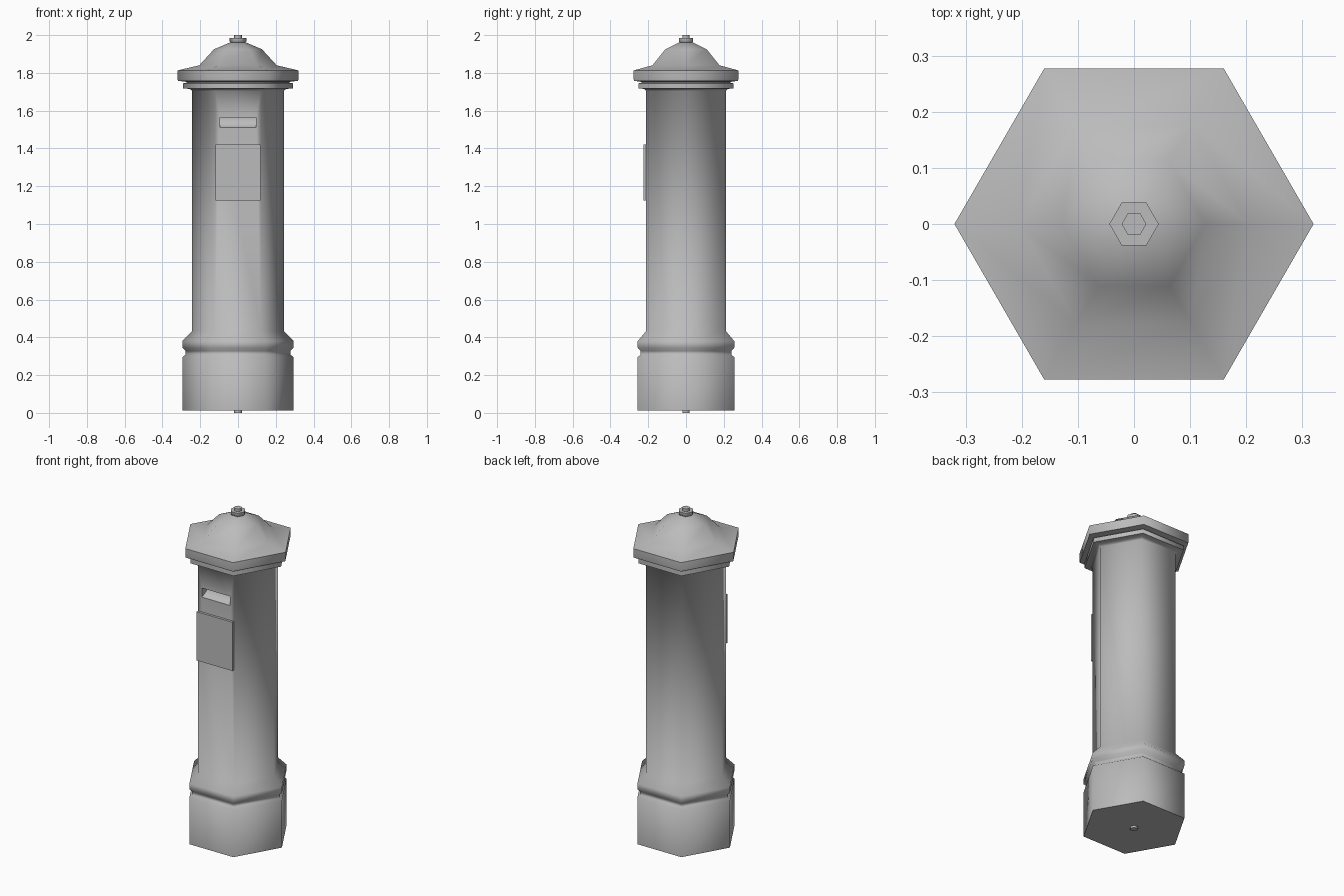
import bpy, bmesh, math

cube = bpy.data.objects.get("Cube")
if cube:
    bpy.data.objects.remove(cube)

grey = bpy.data.materials.new("plain grey")
grey.use_nodes = True
colour = (0.5, 0.5, 0.5, 1)
grey.diffuse_color = colour
grey.node_tree.nodes["Principled BSDF"].inputs["Base Color"].default_value = colour


def finish(name, bm, material=True):
    bmesh.ops.recalc_face_normals(bm, faces=bm.faces)
    mesh = bpy.data.meshes.new(name)
    bm.to_mesh(mesh)
    bm.free()
    obj = bpy.data.objects.new(name, mesh)
    bpy.context.collection.objects.link(obj)
    mesh.materials.append(grey)
    return obj


def select_only(obj):
    bpy.ops.object.select_all(action='DESELECT')
    obj.select_set(True)
    bpy.context.view_layer.objects.active = obj


def smooth(obj, angle=65):
    select_only(obj)
    bpy.ops.object.shade_smooth_by_angle(angle=math.radians(angle))


def hex_stack(name, profile):
    """Closed six-sided solid through (corner radius, height) pairs."""
    bm = bmesh.new()
    rings = [[bm.verts.new((r * math.cos(i * math.pi / 3), r * math.sin(i * math.pi / 3), z))
              for i in range(6)] for r, z in profile]
    for low, high in zip(rings, rings[1:]):
        for i in range(6):
            j = (i + 1) % 6
            bm.faces.new((low[i], low[j], high[j], high[i]))
    bm.faces.new(rings[0][::-1])
    bm.faces.new(rings[-1])
    return finish(name, bm)


def prism_x(name, half_width, section):
    """Extrude a (y, z) section across x."""
    bm = bmesh.new()
    face = bm.faces.new([bm.verts.new((-half_width, y, z)) for y, z in section])
    moved = bmesh.ops.extrude_face_region(bm, geom=[face])["geom"]
    bmesh.ops.translate(bm, vec=(2 * half_width, 0, 0),
                        verts=[v for v in moved if isinstance(v, bmesh.types.BMVert)])
    return finish(name, bm)


# Body: plinth, groove, shoulder, shaft and collar
body = hex_stack("body", [
    (0.295, 0.012), (0.295, 0.295), (0.278, 0.308), (0.278, 0.328), (0.295, 0.345),
    (0.295, 0.38), (0.243, 0.434), (0.243, 1.705), (0.255, 1.715), (0.29, 1.718),
    (0.29, 1.745), (0.272, 1.747), (0.272, 1.758)])

# Letter slot: cut with a sloping sill
cutter = prism_x("slot_cutter", 0.095, [
    (-0.26, 1.49), (-0.21, 1.51), (-0.165, 1.532), (-0.165, 1.565), (-0.26, 1.565)])
cutter.hide_render = True
cut = body.modifiers.new("slot", 'BOOLEAN')
cut.operation = 'DIFFERENCE'
cut.solver = 'EXACT'
cut.object = cutter
select_only(body)
bpy.ops.object.modifier_apply(modifier=cut.name)
bpy.data.objects.remove(cutter)
smooth(body)

# Roof
roof = hex_stack("roof", [
    (0.27, 1.752), (0.318, 1.758), (0.32, 1.768), (0.32, 1.813), (0.205, 1.84),
    (0.127, 1.925), (0.045, 1.96)])
smooth(roof)

# Nut, and the bolt running through the whole pillar
nut = hex_stack("roof_nut", [(0.035, 1.958), (0.044, 1.966), (0.044, 1.984)])
bolt = hex_stack("centre_bolt", [(0.022, 0.0), (0.022, 2.0)])
for part in (nut, bolt):
    smooth(part)

# Door: plate with a recessed panel inside its frame
bm = bmesh.new()
bmesh.ops.create_cube(bm, size=1)
for v in bm.verts:
    v.co = (v.co.x * 0.24, -0.2125 + v.co.y * 0.025, 1.272 + v.co.z * 0.296)
front = min(bm.faces, key=lambda f: f.calc_center_median().y)
bmesh.ops.inset_individual(bm, faces=[front], thickness=0.024)
front = bmesh.ops.extrude_face_region(bm, geom=[front])
inner = [g for g in front["geom"] if isinstance(g, bmesh.types.BMFace)]
bmesh.ops.translate(bm, vec=(0, 0.008, 0), verts=inner[0].verts)
for f in [f for f in bm.faces if f is not inner[0] and set(f.verts) and
          f.normal.y < -0.9 and len(f.edges) == 4 and
          abs(f.calc_center_median().x) < 0.01 and
          abs(f.calc_center_median().z - 1.272) < 0.01 and f.calc_area() > 0.02]:
    bm.faces.remove(f)
finish("door", bm)
